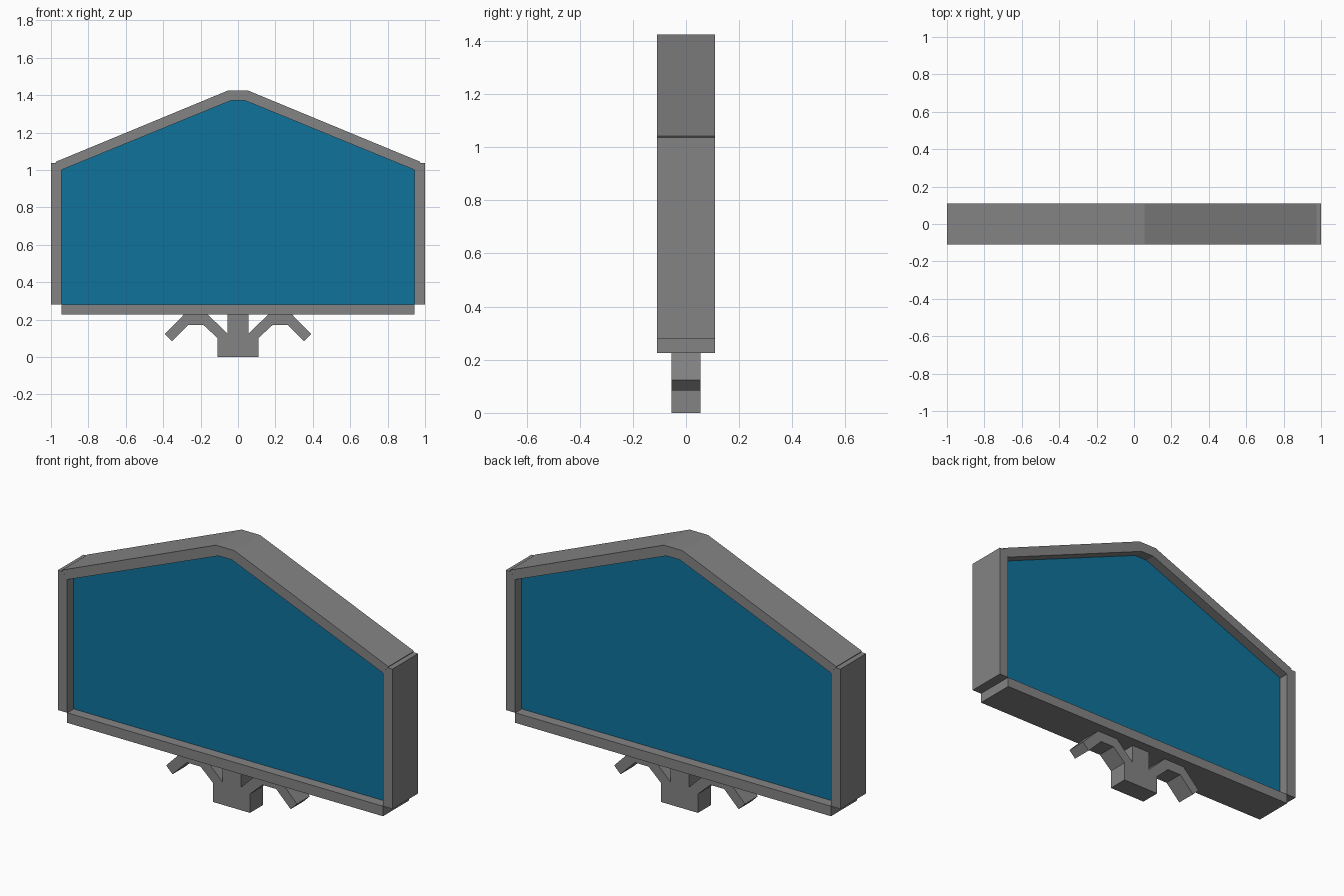
import bpy
import bmesh

cube = bpy.data.objects.get("Cube")
if cube:
    bpy.data.objects.remove(cube, do_unlink=True)


def make_material(name, rgb):
    mat = bpy.data.materials.new(name)
    mat.use_nodes = True
    mat.diffuse_color = (*rgb, 1)
    mat.node_tree.nodes["Principled BSDF"].inputs["Base Color"].default_value = (*rgb, 1)
    return mat


grey = make_material("grey_metal", (0.23, 0.23, 0.23))
blue = make_material("blue_panel", (0.005, 0.17, 0.33))


def extrude_profile(name, points, half_depth, mat):
    """Prism from an outline in the xz plane, centred on y = 0."""
    bm = bmesh.new()
    front = bm.faces.new([bm.verts.new((x, -half_depth, z)) for x, z in points])
    result = bmesh.ops.extrude_face_region(bm, geom=[front], use_keep_orig=True)
    moved = [v for v in result["geom"] if isinstance(v, bmesh.types.BMVert)]
    bmesh.ops.translate(bm, verts=moved, vec=(0, 2 * half_depth, 0))
    bmesh.ops.recalc_face_normals(bm, faces=bm.faces)
    mesh = bpy.data.meshes.new(name)
    bm.to_mesh(mesh)
    bm.free()
    mesh.materials.append(mat)
    obj = bpy.data.objects.new(name, mesh)
    bpy.context.collection.objects.link(obj)
    return obj


def mirrored(points):
    """Close a right-hand half outline with its mirror image."""
    return points + [(-x, z) for x, z in reversed(points)]


def pair(name, points, half_depth, mat):
    for side, s in (("left", 1), ("right", -1)):
        extrude_profile(f"{side}_{name}", [(s * x, z) for x, z in points], half_depth, mat)


FRAME, INNER = 0.11, 0.055

# Recessed panel, visible on both faces
extrude_profile("panel", mirrored([(0.944, 0.28), (0.944, 1.0), (0.04, 1.37)]), INNER, blue)

# Surrounding frame
extrude_profile("bottom_rail", mirrored([(0.944, 0.226), (0.944, 0.28)]), FRAME, grey)
extrude_profile("peak_cap", mirrored([(0.04, 1.37), (0.055, 1.424)]), FRAME, grey)
pair("side_rail", [(0.944, 0.28), (1.0, 0.28), (1.0, 1.036), (0.971, 1.036), (0.944, 1.0)], FRAME, grey)
pair("roof_rail", [(0.04, 1.37), (0.055, 1.424), (0.976, 1.043), (0.944, 1.0)], FRAME, grey)

# Mounting bracket: foot, stem and two bent arms
extrude_profile("bracket_foot", mirrored([(0.11, 0.0), (0.11, 0.102), (0.055, 0.123)]), INNER, grey)
extrude_profile("bracket_stem", mirrored([(0.055, 0.123), (0.055, 0.226)]), INNER, grey)
pair("bracket_arm", [(0.055, 0.123), (0.11, 0.102), (0.185, 0.171), (0.267, 0.171),
                     (0.353, 0.085), (0.391, 0.123), (0.29, 0.226), (0.16, 0.226)], INNER, grey)
